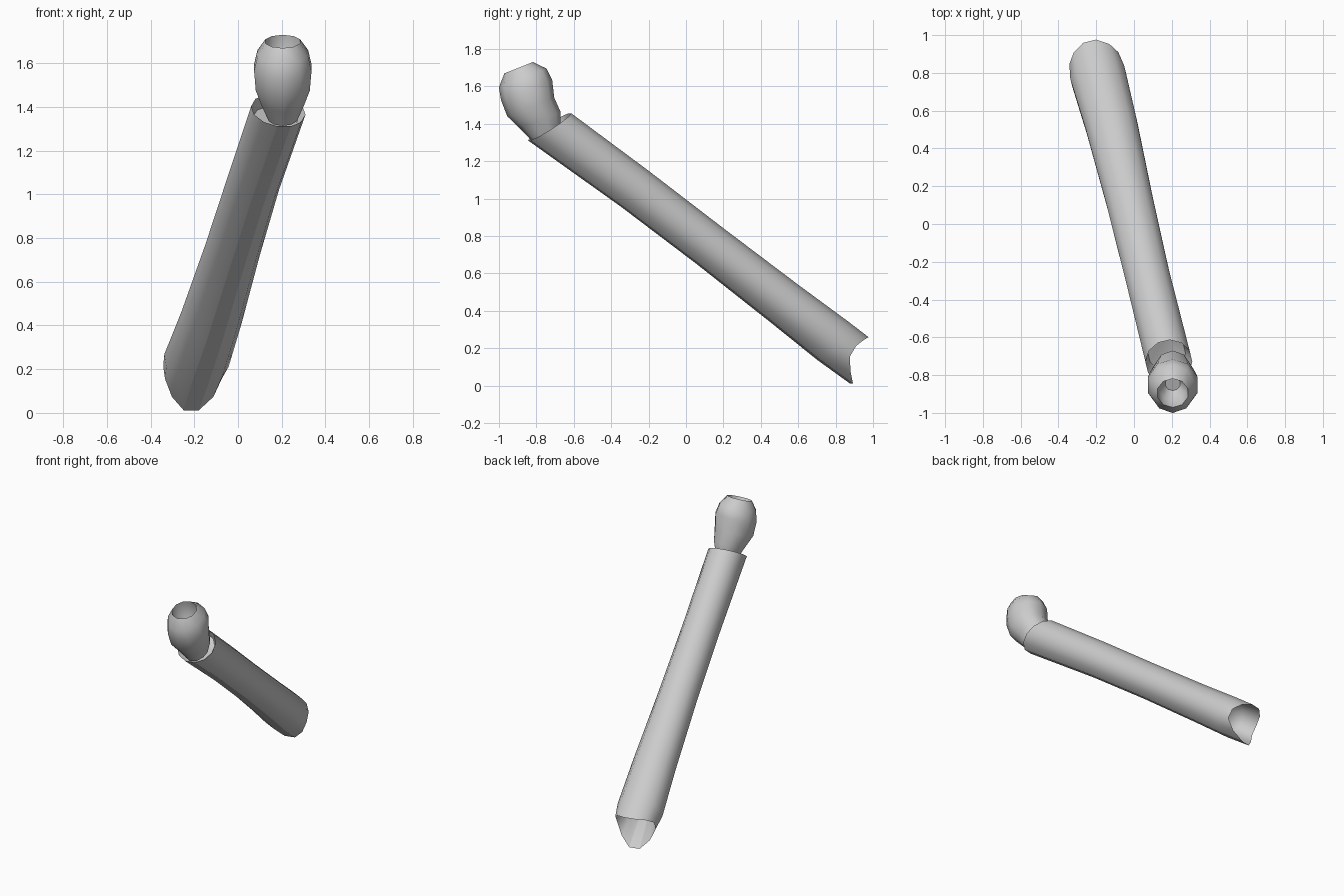
import bpy, bmesh, math
from mathutils import Vector

cube = bpy.data.objects.get("Cube")
if cube:
    bpy.data.objects.remove(cube, do_unlink=True)

grey = bpy.data.materials.new("plain_grey")
grey.use_nodes = True
colour = (0.6, 0.6, 0.6, 1)
grey.diffuse_color = colour
grey.node_tree.nodes["Principled BSDF"].inputs["Base Color"].default_value = colour


def loft(name, rings, axis, sides, stretch, creases=()):
    """Skin rings of (centre, half width, half height) set across an axis.
    stretch(ring index, sine) slides a rim point along the axis."""
    axis = Vector(axis).normalized()
    side = axis.cross(Vector((0, 0, 1))).normalized()
    up = side.cross(axis).normalized()
    bm = bmesh.new()
    loops = []
    for k, (centre, wide, high) in enumerate(rings):
        loop = []
        for i in range(sides):
            a = math.tau * (i + 0.5) / sides
            c, s = math.cos(a), math.sin(a)
            loop.append(bm.verts.new(Vector(centre) + side * wide * c
                                     + up * high * s + axis * stretch(k, s)))
        loops.append(loop)
    for low, high in zip(loops, loops[1:]):
        for i in range(sides):
            j = (i + 1) % sides
            bm.faces.new((low[i], low[j], high[j], high[i]))
    bm.faces.new(loops[0][::-1])
    bm.faces.new(loops[-1])
    bmesh.ops.recalc_face_normals(bm, faces=bm.faces)
    for f in bm.faces:
        f.smooth = True
    for e in bm.edges:
        e.smooth = e.calc_face_angle(0) < math.radians(48)
    # long creases along the flat underside
    for low, high in zip(loops, loops[1:]):
        for i in creases:
            bm.edges.get((low[i], high[i])).smooth = False
    mesh = bpy.data.meshes.new(name)
    bm.to_mesh(mesh)
    bm.free()
    mesh.materials.append(grey)
    obj = bpy.data.objects.new(name, mesh)
    bpy.context.collection.objects.link(obj)
    return obj


# Long tube, with a hollow at each end
tube_axis = Vector((-0.4, 1.65, -1.22)).normalized()
body = [((0.175, -0.69, 1.355), 0.125, 0.128),
        ((0.07, -0.27, 1.05), 0.122, 0.122),
        ((-0.025, 0.13, 0.745), 0.128, 0.12),
        ((-0.12, 0.525, 0.44), 0.142, 0.125),
        ((-0.19, 0.785, 0.24), 0.152, 0.132)]
top, bottom = Vector(body[0][0]), Vector(body[-1][0])
rings = [(top + tube_axis * 0.06, 0.1, 0.1), body[0]] + body[1:]
rings += [(bottom, 0.138, 0.13),
          (bottom - tube_axis * 0.02, 0.11, 0.105),
          (bottom - tube_axis * 0.06, 0.06, 0.06)]


def tube_stretch(k, s):
    if k < 2:
        return -0.05 * (1 - s)
    if k == 6:
        return 0.09 + (0.055 if s > 0 else 0.135) * s * s
    return 0


loft("tube", rings, tube_axis, 12, tube_stretch, creases=(8, 9))

# Bulb on the upper end, with a hollow in its top
X = 0.205
bulb = [((X, -0.75, 1.345), 0.068, 0.085),
        ((X, -0.78, 1.42), 0.102, 0.118),
        ((X, -0.83, 1.49), 0.13, 0.135),
        ((X, -0.852, 1.58), 0.138, 0.147),
        ((X, -0.873, 1.645), 0.122, 0.137),
        ((X, -0.895, 1.70), 0.084, 0.082),
        ((X, -0.865, 1.625), 0.076, 0.076),
        ((X, -0.845, 1.575), 0.04, 0.04)]
loft("bulb", bulb, (0, -0.37, 0.93), 10, lambda k, s: 0)
